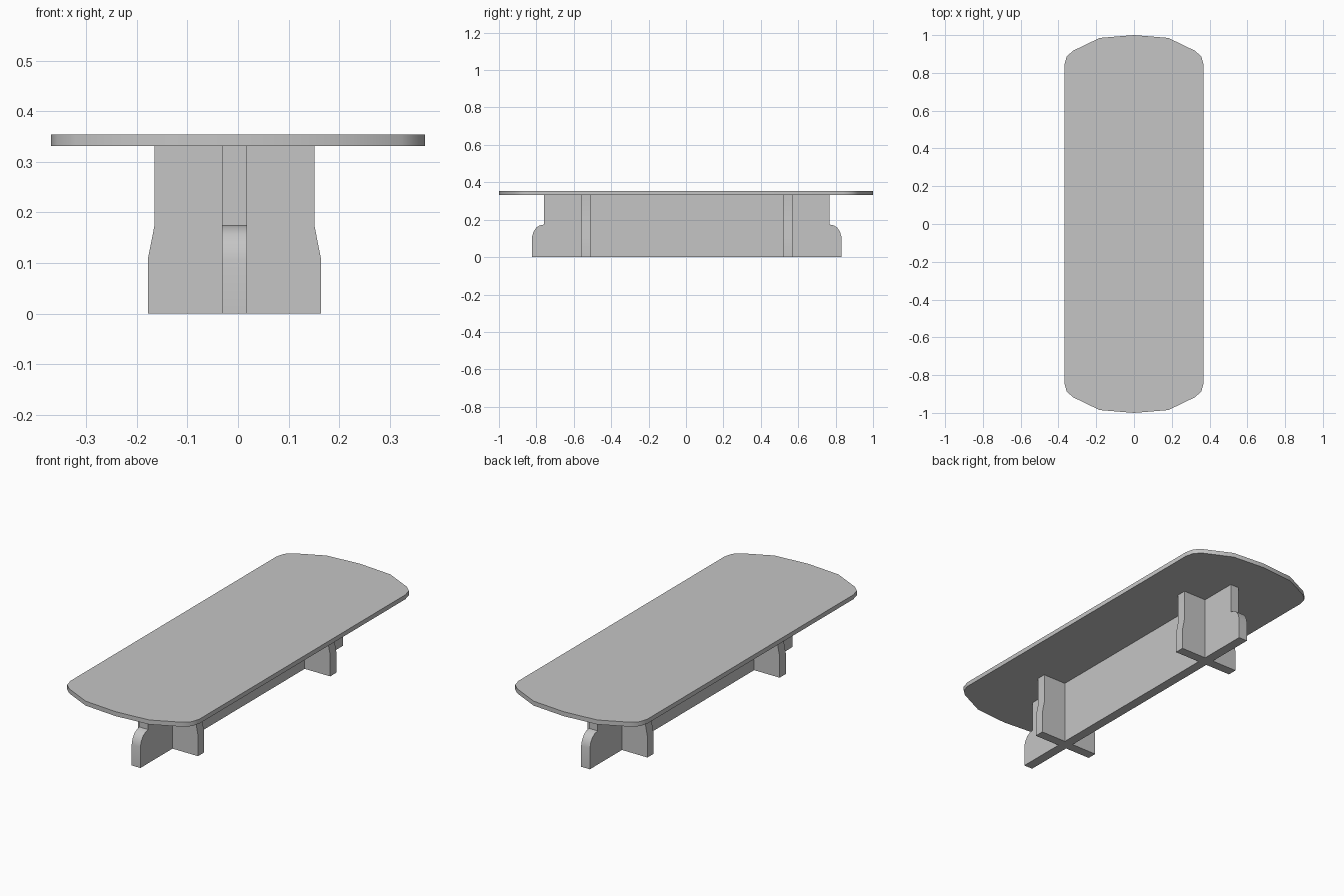
import bpy, bmesh, math
from mathutils import Vector

if "Cube" in bpy.data.objects:
    bpy.data.objects.remove(bpy.data.objects["Cube"])

# Single flat grey
GREY = (0.56, 0.56, 0.56, 1)
mat = bpy.data.materials.new("plain grey")
mat.use_nodes = True
mat.diffuse_color = GREY
mat.node_tree.nodes["Principled BSDF"].inputs["Base Color"].default_value = GREY

HEIGHT, UNDERSIDE, THICK = 0.354, 0.331, 0.05
CENTRE_X, CENTRE_Y = -0.007, 0.004


def slab(name, outline, direction, location):
    """Extrude a flat outline along a direction into a solid slab."""
    bm = bmesh.new()
    face = bm.faces.new([bm.verts.new(p) for p in outline])
    extruded = bmesh.ops.extrude_face_region(bm, geom=[face])["geom"]
    moved = [v for v in extruded if isinstance(v, bmesh.types.BMVert)]
    bmesh.ops.translate(bm, verts=moved, vec=Vector(direction))
    bmesh.ops.recalc_face_normals(bm, faces=bm.faces)
    mesh = bpy.data.meshes.new(name)
    bm.to_mesh(mesh)
    bm.free()
    mesh.materials.append(mat)
    obj = bpy.data.objects.new(name, mesh)
    obj.location = location
    bpy.context.collection.objects.link(obj)
    bpy.ops.object.select_all(action='DESELECT')
    obj.select_set(True)
    bpy.context.view_layer.objects.active = obj
    bpy.ops.object.shade_smooth_by_angle(angle=math.radians(40))
    return obj


def mirrored(half):
    """Close a right-hand half profile with its mirror image."""
    return half + [(-u, v) for u, v in reversed(half)]


# Table top: rounded corners and gently bowed ends
corner = [(0.369, 0.84), (0.357, 0.886), (0.323, 0.917), (0.182, 0.985)]
end = mirrored(corner)
end.insert(len(corner), (0, 1))
top = end + [(-x, -y) for x, y in end]
slab("table_top", [(x, y, 0) for x, y in top],
     (0, 0, HEIGHT - UNDERSIDE), (0, 0, UNDERSIDE))

# Lengthwise spine with rounded shoulders at both ends
spine = mirrored([(0.827, 0), (0.827, 0.108), (0.82, 0.135), (0.805, 0.157),
                  (0.785, 0.17), (0.763, 0.174), (0.763, UNDERSIDE)])
slab("spine", [(0, y, z) for y, z in spine], (THICK, 0, 0),
     (CENTRE_X - THICK / 2, CENTRE_Y, 0))

# Cross legs, wider at the foot
leg = mirrored([(0.171, 0), (0.171, 0.108), (0.158, 0.174), (0.158, UNDERSIDE)])
for name, y in (("front_cross_leg", -0.54), ("back_cross_leg", 0.54)):
    slab(name, [(x, 0, z) for x, z in leg], (0, THICK, 0),
         (CENTRE_X, CENTRE_Y + y - THICK / 2, 0))
